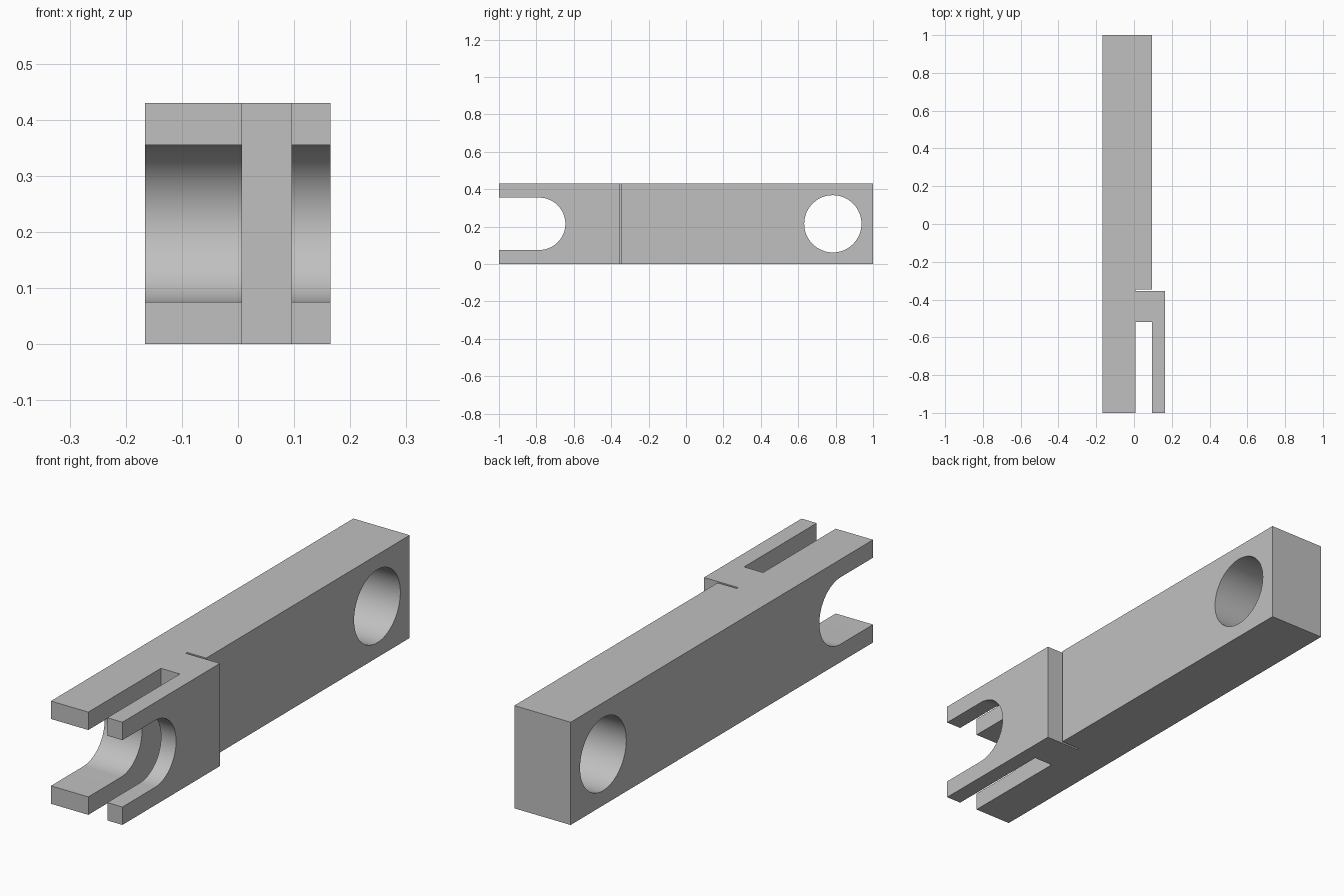
import bpy, bmesh, math
from mathutils import Vector

cube = bpy.data.objects.get("Cube")
if cube:
    bpy.data.objects.remove(cube, do_unlink=True)

HEIGHT = 0.43
MID = HEIGHT / 2

grey = bpy.data.materials.new("plain grey")
grey.use_nodes = True
colour = (0.53, 0.53, 0.53, 1)
grey.diffuse_color = colour
grey.node_tree.nodes["Principled BSDF"].inputs["Base Color"].default_value = colour


def prism(name, points, offset):
    """Extrude a flat outline along an offset vector."""
    bm = bmesh.new()
    face = bm.faces.new([bm.verts.new(p) for p in points])
    moved = bmesh.ops.extrude_face_region(bm, geom=[face])["geom"]
    bmesh.ops.translate(bm, vec=Vector(offset),
                        verts=[g for g in moved if isinstance(g, bmesh.types.BMVert)])
    bmesh.ops.recalc_face_normals(bm, faces=bm.faces)
    mesh = bpy.data.meshes.new(name)
    bm.to_mesh(mesh)
    bm.free()
    mesh.materials.append(grey)
    obj = bpy.data.objects.new(name, mesh)
    bpy.context.collection.objects.link(obj)
    return obj


def arc(y, radius, start, end, steps):
    """Points of an arc in the side plane, at mid height."""
    angles = [start + (end - start) * i / steps for i in range(steps + 1)]
    return [(-0.5, y + radius * math.cos(a), MID + radius * math.sin(a)) for a in angles]


# Link bar with forked end and offset cheek, seen from above
left, inner, bar, cheek = -0.166, 0.007, 0.095, 0.165
outline = [(left, -1), (inner, -1), (inner, -0.52), (bar, -0.52), (bar, -1),
           (cheek, -1), (cheek, -0.355), (inner, -0.355), (inner, -0.346),
           (bar, -0.346), (bar, 1), (left, 1)]
link = prism("link_bar", [(x, y, 0) for x, y in outline], (0, 0, HEIGHT))

# Cutters for the round pin hole and the open round-ended slot
hole = prism("pin_hole_cutter", arc(0.785, 0.153, 0, math.tau, 64)[:-1], (1, 0, 0))
slot_radius = 0.14
slot_points = arc(-0.785, slot_radius, -math.pi / 2, math.pi / 2, 32)
slot_points += [(-0.5, -1.1, MID + slot_radius), (-0.5, -1.1, MID - slot_radius)]
slot = prism("open_slot_cutter", slot_points, (1, 0, 0))

bpy.ops.object.select_all(action="DESELECT")
link.select_set(True)
bpy.context.view_layer.objects.active = link
for cutter in (hole, slot):
    cutter.hide_render = True
    cut = link.modifiers.new(cutter.name, "BOOLEAN")
    cut.operation = "DIFFERENCE"
    cut.solver = "EXACT"
    cut.object = cutter
    bpy.ops.object.modifier_apply(modifier=cut.name)
    bpy.data.objects.remove(cutter, do_unlink=True)

bpy.ops.object.shade_smooth_by_angle(angle=math.radians(30))
